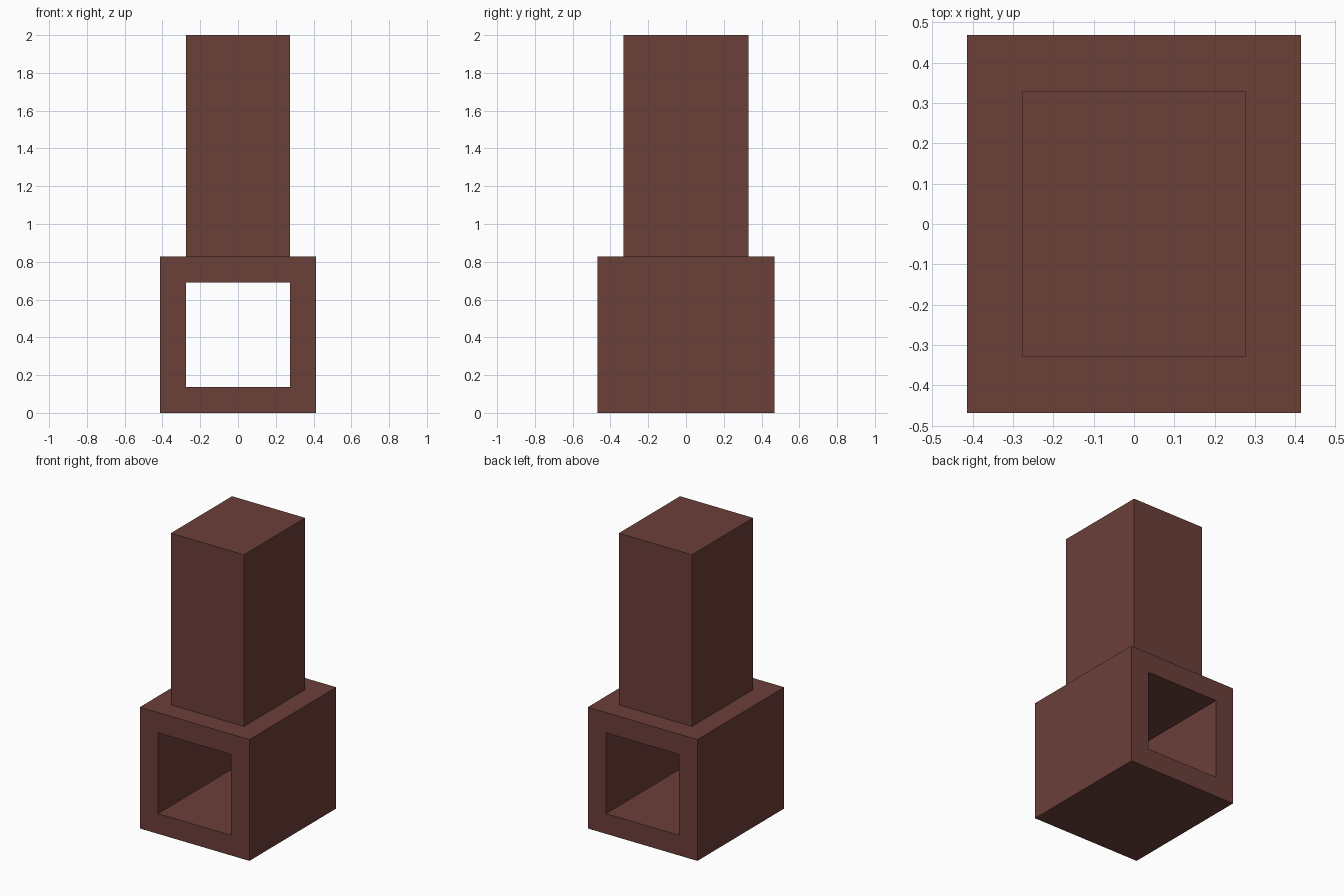
import bpy, bmesh

if "Cube" in bpy.data.objects:
    bpy.data.objects.remove(bpy.data.objects["Cube"])

brown = bpy.data.materials.new("dark_red_brown")
brown.diffuse_color = (0.15, 0.05, 0.042, 1.0)
brown.use_nodes = True
brown.node_tree.nodes["Principled BSDF"].inputs["Base Color"].default_value = brown.diffuse_color


def finish(name, bm):
    bmesh.ops.recalc_face_normals(bm, faces=bm.faces[:])
    mesh = bpy.data.meshes.new(name)
    bm.to_mesh(mesh)
    bm.free()
    mesh.materials.append(brown)
    obj = bpy.data.objects.new(name, mesh)
    bpy.context.collection.objects.link(obj)
    return obj


def rectangle(hx, z0, z1):
    return [(-hx, z0), (hx, z0), (hx, z1), (-hx, z1)]


BASE_TOP = 0.828

# Square tube base, open from front to back
bm = bmesh.new()
loops = [[bm.verts.new((x, y, z)) for x, z in profile]
         for y in (-0.468, 0.468)
         for profile in (rectangle(0.414, 0, BASE_TOP), rectangle(0.276, 0.138, 0.69))]
front_out, front_in, back_out, back_in = loops
for a, b in ((front_out, front_in), (front_in, back_in),
             (back_in, back_out), (back_out, front_out)):
    for i in range(4):
        j = (i + 1) % 4
        bm.faces.new((a[i], a[j], b[j], b[i]))
finish("hollow_base", bm)

# Solid upright post standing on the base
bm = bmesh.new()
bmesh.ops.create_cube(bm, size=1)
bmesh.ops.scale(bm, vec=(0.552, 0.66, 2 - BASE_TOP), verts=bm.verts[:])
bmesh.ops.translate(bm, vec=(0, 0, (2 + BASE_TOP) / 2), verts=bm.verts[:])
finish("upright_post", bm)
